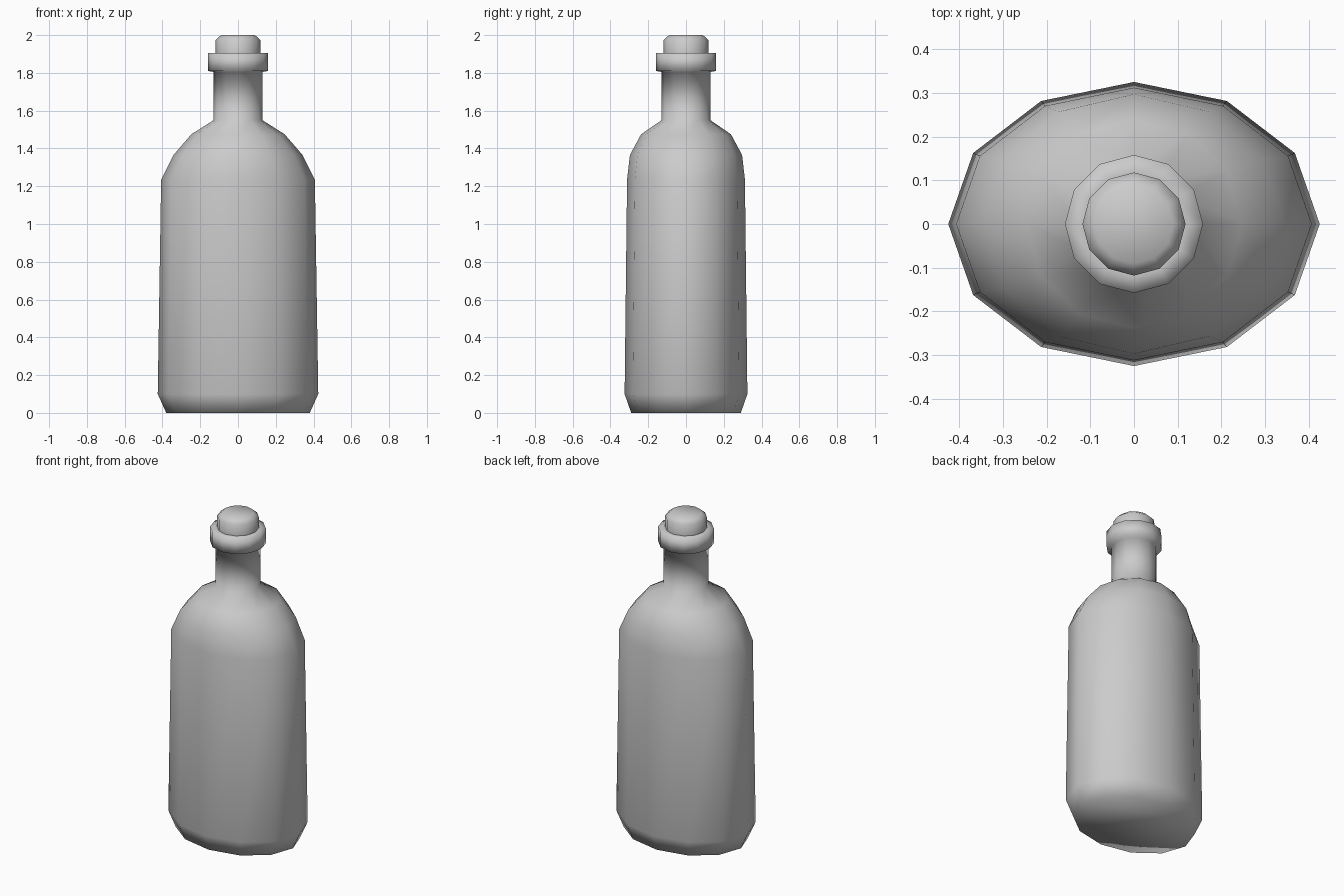
import bpy, bmesh, math

if "Cube" in bpy.data.objects:
    bpy.data.objects.remove(bpy.data.objects["Cube"])

SIDES = 12


def lathe(name, rings, cap_bottom, cap_top):
    """Stack of 12-sided elliptical rings given as (rx, ry, z)."""
    bm = bmesh.new()
    loops = []
    for rx, ry, z in rings:
        loops.append([bm.verts.new((rx * math.cos(2 * math.pi * i / SIDES),
                                    ry * math.sin(2 * math.pi * i / SIDES), z))
                      for i in range(SIDES)])
    for a, b in zip(loops, loops[1:]):
        for i in range(SIDES):
            j = (i + 1) % SIDES
            bm.faces.new((a[i], a[j], b[j], b[i]))
    if cap_bottom:
        bm.faces.new(loops[0][::-1])
    if cap_top:
        bm.faces.new(loops[-1])
    for f in bm.faces:
        f.smooth = True
    mesh = bpy.data.meshes.new(name)
    bm.to_mesh(mesh)
    bm.free()
    obj = bpy.data.objects.new(name, mesh)
    bpy.context.collection.objects.link(obj)
    return obj


# oval body with rounded shoulders, blending into the round neck and lip
lathe("bottle", [
    (0.38, 0.29, 0.0),
    (0.425, 0.325, 0.1),
    (0.407, 0.312, 1.235),
    (0.342, 0.297, 1.365),
    (0.247, 0.238, 1.475),
    (0.129, 0.129, 1.55),
    (0.129, 0.129, 1.805),
    (0.158, 0.158, 1.81),
    (0.158, 0.158, 1.905),
    (0.118, 0.118, 1.905),
], True, False)

# cork stopper with a chamfered top
lathe("cork", [
    (0.118, 0.118, 1.9),
    (0.118, 0.118, 1.975),
    (0.09, 0.09, 2.0),
], False, True)
